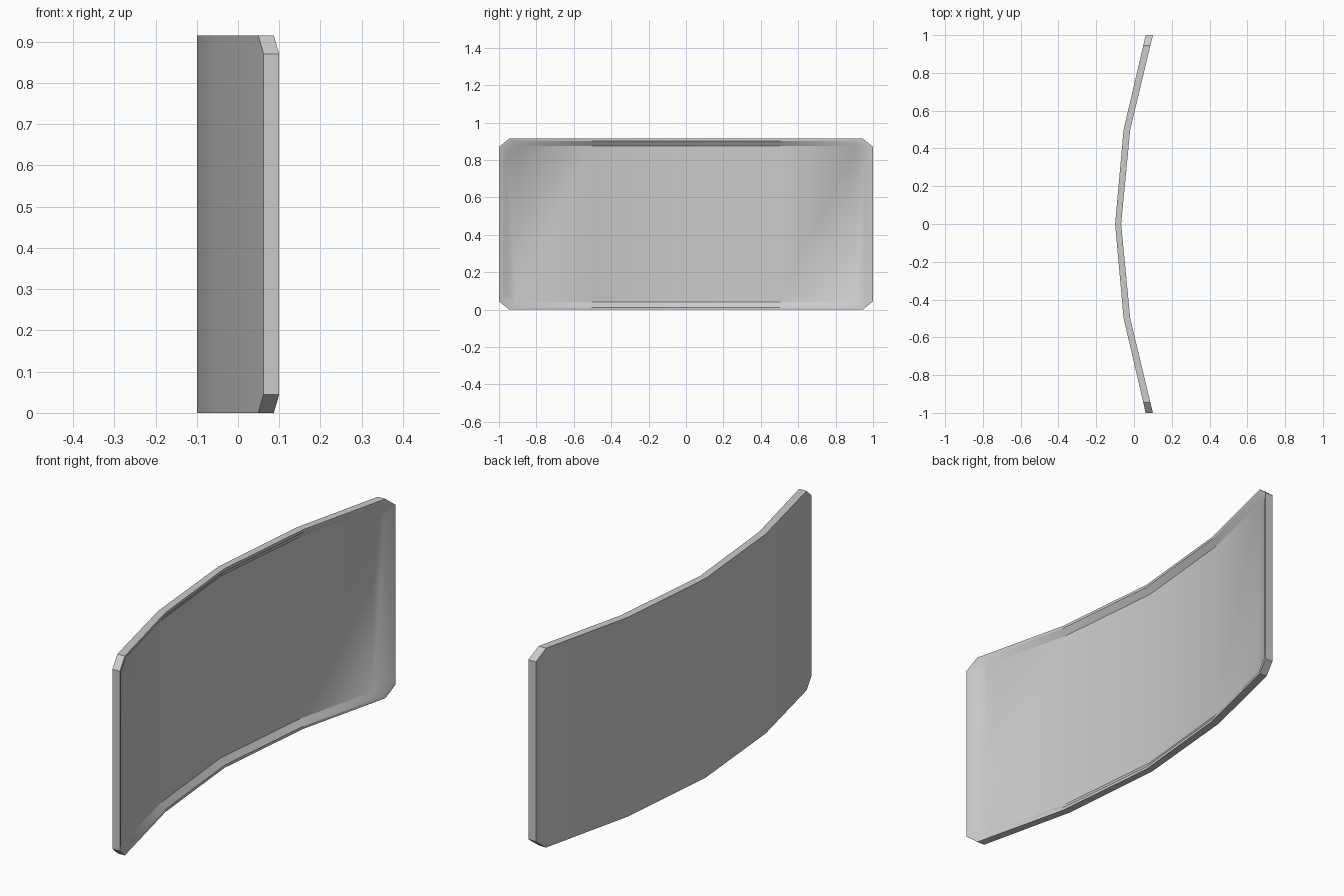
import bpy, bmesh, math

if "Cube" in bpy.data.objects:
    bpy.data.objects.remove(bpy.data.objects["Cube"])

HEIGHT = 0.915
# Panel bend, as seen from above: x at |y| = 0, 0.5, 1
BACK = (-0.10, -0.055, 0.062)
FRONT = (-0.068, -0.02, 0.10)


def bend(profile, y):
    t = abs(y) * 2
    i = min(int(t), 1)
    return profile[i] + (profile[i + 1] - profile[i]) * (t - i)


def ring(bm, profile, inset=0.0, depth=0.0):
    """Chamfered rectangle wrapped onto the bend."""
    w, lo, hi = 1 - inset, inset, HEIGHT - inset
    cy, cz = 0.055, 0.045
    cols = (-w + cy, -0.5, 0, 0.5, w - cy)
    pts = [(y, lo) for y in cols] + [(w, lo + cz), (w, hi - cz)]
    pts += [(y, hi) for y in reversed(cols)] + [(-w, hi - cz), (-w, lo + cz)]
    return [bm.verts.new((bend(profile, y) - depth, y, z)) for y, z in pts]


def cap(bm, r):
    for i in range(4):
        bm.faces.new((r[i], r[i + 1], r[10 - i], r[11 - i]))
    bm.faces.new((r[4], r[5], r[6], r[7]))
    bm.faces.new((r[0], r[11], r[12], r[13]))


bm = bmesh.new()
# Back edge, front edge, flat lip, recessed screen
rings = [ring(bm, BACK), ring(bm, FRONT),
         ring(bm, FRONT, 0.012), ring(bm, FRONT, 0.04, 0.02)]
for a, b in zip(rings, rings[1:]):
    for i in range(14):
        j = (i + 1) % 14
        bm.faces.new((a[i], a[j], b[j], b[i]))
cap(bm, rings[0])
cap(bm, rings[-1])
bmesh.ops.recalc_face_normals(bm, faces=bm.faces)

mesh = bpy.data.meshes.new("curved_panel")
bm.to_mesh(mesh)
bm.free()
panel = bpy.data.objects.new("curved_panel", mesh)
bpy.context.collection.objects.link(panel)
bpy.context.view_layer.objects.active = panel
panel.select_set(True)
bpy.ops.object.shade_smooth_by_angle(angle=math.radians(30))
